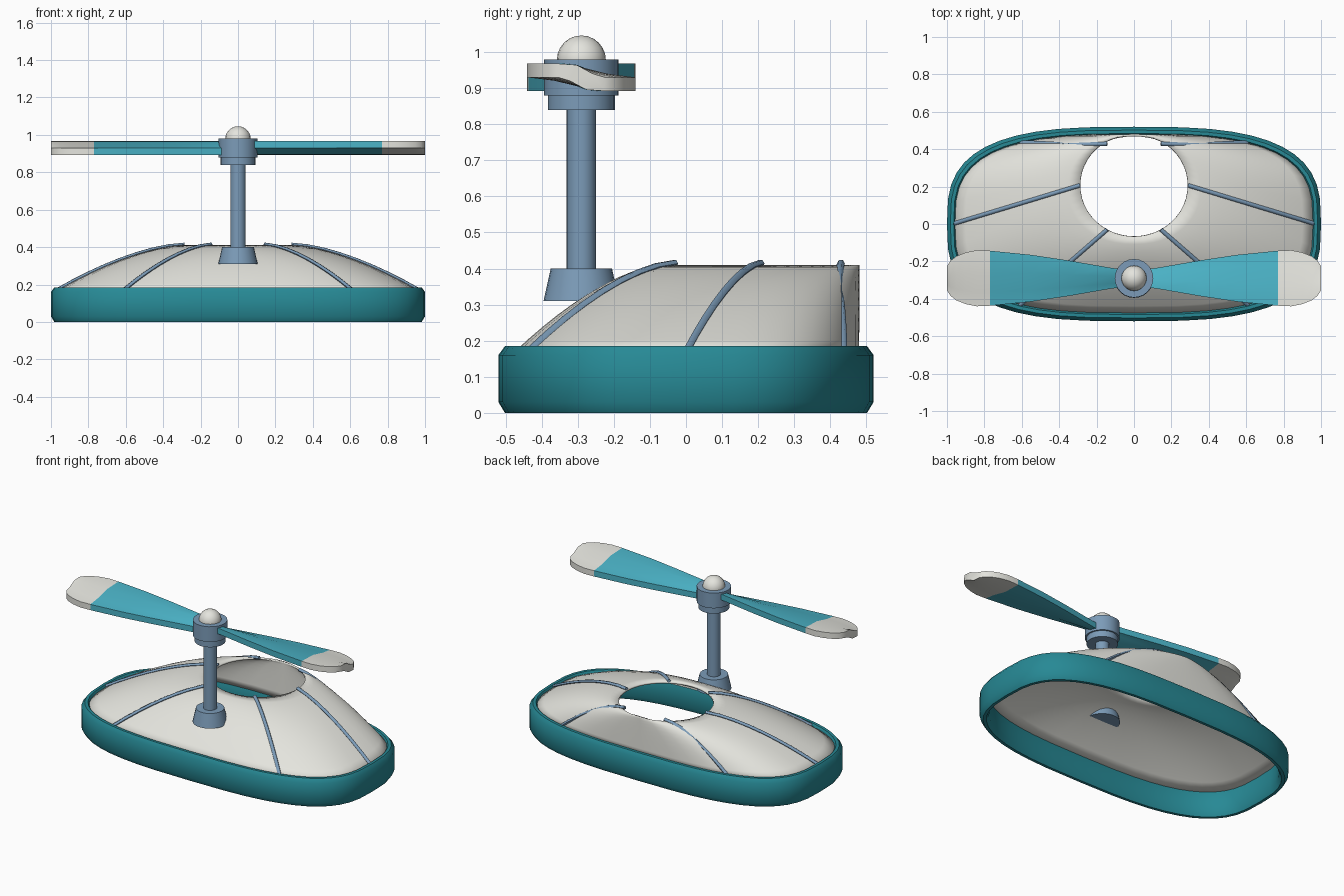
import bpy, bmesh, math
from math import cos, sin, pi

if "Cube" in bpy.data.objects:
    bpy.data.objects.remove(bpy.data.objects["Cube"])


def material(name, rgb):
    m = bpy.data.materials.new(name)
    m.diffuse_color = (*rgb, 1)
    m.use_nodes = True
    m.node_tree.nodes["Principled BSDF"].inputs["Base Color"].default_value = m.diffuse_color
    return m


TEAL = material("deep_teal", (0.02, 0.25, 0.30))
AQUA = material("aqua", (0.07, 0.45, 0.57))
IVORY = material("ivory", (0.78, 0.78, 0.73))
STEEL = material("steel_blue", (0.20, 0.33, 0.48))


def finish(ob, *mats, angle=35):
    for m in mats:
        ob.data.materials.append(m)
    bpy.ops.object.select_all(action='DESELECT')
    ob.select_set(True)
    bpy.context.view_layer.objects.active = ob
    bpy.ops.object.shade_smooth_by_angle(angle=math.radians(angle))
    return ob


def loft(name, rings, closed=False, caps=False):
    """Skin a list of equally long point loops."""
    bm = bmesh.new()
    vs = [[bm.verts.new(p) for p in r] for r in rings]
    n = len(rings[0])
    for i in range(len(vs) if closed else len(vs) - 1):
        a, b = vs[i], vs[(i + 1) % len(vs)]
        for j in range(n):
            k = (j + 1) % n
            bm.faces.new((a[j], a[k], b[k], b[j]))
    if caps:
        bm.faces.new(vs[0][::-1])
        bm.faces.new(vs[-1])
    if caps or closed:
        bmesh.ops.recalc_face_normals(bm, faces=bm.faces)
    me = bpy.data.meshes.new(name)
    bm.to_mesh(me)
    bm.free()
    ob = bpy.data.objects.new(name, me)
    bpy.context.collection.objects.link(ob)
    return ob


def outline(t, a, b):
    """Point on a rounded-rectangle superellipse."""
    f = lambda v: math.copysign(abs(v) ** (2 / 3), v)
    return a * f(cos(t)), b * f(sin(t))


SEG = 48
ANG = [2 * pi * i / SEG for i in range(SEG)]

# base ring: chamfered wall swept round the outline
wall = [(0, 0.03), (0, 0.16), (0.018, 0.185), (0.036, 0.185),
        (0.05, 0.16), (0.05, 0.03), (0.036, 0), (0.018, 0)]
finish(loft("base_ring", [[(*outline(t, 1 - d, 0.52 - d), z) for t in ANG]
                          for d, z in wall], closed=True), TEAL, angle=50)


# domed shell: outline blended into the round opening
def shell_point(t, s, lift=0.0):
    x, y = outline(t, 0.97, 0.48)
    hx, hy = 0.288 * cos(t), 0.207 + 0.274 * sin(t)
    z = 0.165 + 0.245 * (1 - (1 - s) ** 1.6)
    return x + (hx - x) * s, y + (hy - y) * s, z + lift


shell = loft("shell", [[shell_point(t, i / 10) for t in ANG] for i in range(11)])
finish(shell, IVORY)
mod = shell.modifiers.new("thickness", 'SOLIDIFY')
mod.thickness = 0.012
mod.offset = -1

# six ribs running from the ring to the opening
for k in range(6):
    t = k * pi / 3
    cu = bpy.data.curves.new("rib", 'CURVE')
    cu.dimensions = '3D'
    cu.bevel_depth = 0.011
    cu.bevel_resolution = 1
    cu.use_fill_caps = True
    sp = cu.splines.new('POLY')
    sp.points.add(8)
    for i, p in enumerate(sp.points):
        x, y, z = shell_point(t, i / 8, 0.004)
        if k in (1, 2):
            y -= 0.03 * (1 - abs(i / 8 - 0.5)) * (i / 8)
        p.co = (x, y, z, 1)
    ob = bpy.data.objects.new("rib_%d" % (k + 1), cu)
    bpy.context.collection.objects.link(ob)
    bpy.ops.object.select_all(action='DESELECT')
    ob.select_set(True)
    bpy.context.view_layer.objects.active = ob
    bpy.ops.object.convert(target='MESH')
    finish(bpy.context.object, STEEL, angle=60)

# mast parts: turned cylinders
MY = -0.29


def turned(name, z0, z1, r0, r1):
    bpy.ops.mesh.primitive_cone_add(vertices=24, radius1=r0, radius2=r1,
                                    depth=z1 - z0, location=(0, MY, (z0 + z1) / 2))
    bpy.context.object.name = name
    finish(bpy.context.object, STEEL)


turned("mast_foot", 0.31, 0.40, 0.105, 0.085)
turned("mast", 0.39, 0.85, 0.041, 0.041)
turned("lower_collar", 0.84, 0.885, 0.093, 0.093)
turned("rotor_hub", 0.88, 0.98, 0.103, 0.103)

# rounded hub cap
bpy.ops.mesh.primitive_uv_sphere_add(segments=20, ring_count=12, radius=0.068,
                                     location=(0, MY, 0.978))
bpy.context.object.name = "hub_cap"
finish(bpy.context.object, IVORY)


# blades: pitched sections along x, second one turned half round
def section(x, w, side, h=0.038):
    pts = [(-w, h), (-0.2 * w, h * 0.9), (0.5 * w, h * 0.25), (w, 0),
           (w, -h), (0.2 * w, -h * 0.9), (-0.5 * w, -h * 0.25), (-w, 0)]
    return [(side * x, MY + side * y, 0.93 + z) for y, z in pts]


BLADE = [(0.04, 0.045), (0.12, 0.055), (0.35, 0.095), (0.55, 0.125), (0.77, 0.147)]
TIP = [(0.77, 0.147), (0.84, 0.15), (0.90, 0.138), (0.95, 0.118), (0.98, 0.095), (1.0, 0.065)]
for side, label in ((1, "right"), (-1, "left")):
    finish(loft(label + "_blade", [section(x, w, side) for x, w in BLADE], caps=True), AQUA)
    finish(loft(label + "_blade_tip", [section(x, w, side) for x, w in TIP], caps=True), IVORY)
